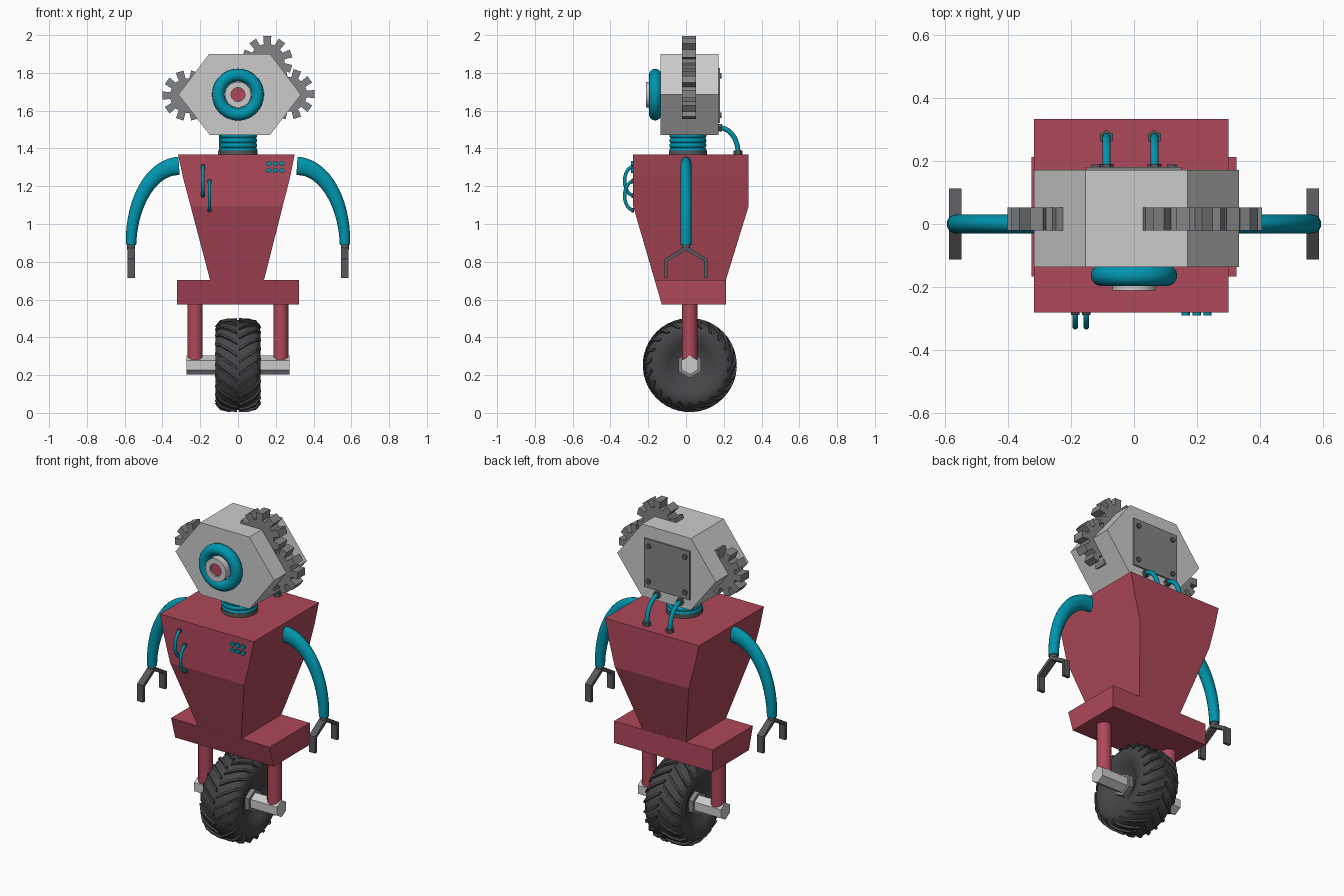
import bpy, bmesh
from math import sin, cos, pi, radians
from mathutils import Vector

if "Cube" in bpy.data.objects:
    bpy.data.objects.remove(bpy.data.objects["Cube"])


def material(name, rgb):
    m = bpy.data.materials.new(name)
    m.diffuse_color = (*rgb, 1)
    m.use_nodes = True
    m.node_tree.nodes["Principled BSDF"].inputs["Base Color"].default_value = m.diffuse_color
    return m


RED = material("red_paint", (0.43, 0.065, 0.10))
TEAL = material("teal_rubber", (0.0, 0.30, 0.42))
DARK = material("dark_metal", (0.10, 0.10, 0.11))
MID = material("mid_metal", (0.22, 0.23, 0.24))
TYRE = material("tyre_rubber", (0.06, 0.06, 0.065))


def finish(bm, name, mat=None, smooth=None):
    bmesh.ops.recalc_face_normals(bm, faces=bm.faces)
    me = bpy.data.meshes.new(name)
    bm.to_mesh(me)
    bm.free()
    ob = bpy.data.objects.new(name, me)
    bpy.context.collection.objects.link(ob)
    if mat:
        me.materials.append(mat)
    if smooth:
        bpy.ops.object.select_all(action='DESELECT')
        ob.select_set(True)
        bpy.context.view_layer.objects.active = ob
        bpy.ops.object.shade_smooth_by_angle(angle=radians(smooth))
    return ob


def skin(bm, rings, caps=True, loop=False):
    """Bridge rings of points into a surface."""
    vs = [[bm.verts.new(p) for p in r] for r in rings]
    n = len(vs[0])
    pairs = list(zip(vs, vs[1:])) + ([(vs[-1], vs[0])] if loop else [])
    for a, b in pairs:
        for j in range(n):
            bm.faces.new((a[j], a[(j + 1) % n], b[(j + 1) % n], b[j]))
    if caps and not loop:
        bm.faces.new(vs[0])
        bm.faces.new(vs[-1])


def place(axis, u, v, d):
    return {'x': (d, u, v), 'y': (u, d, v), 'z': (u, v, d)}[axis]


def prism(name, pts, axis, a, b, mat=None, smooth=None):
    bm = bmesh.new()
    skin(bm, [[place(axis, u, v, d) for u, v in pts] for d in (a, b)])
    return finish(bm, name, mat, smooth)


def ngon(u, v, r, n, turn=0):
    return [(u + r * cos(turn + 2 * pi * i / n), v + r * sin(turn + 2 * pi * i / n)) for i in range(n)]


def lathe(name, prof, axis, u, v, mat=None, n=48, smooth=40, loop=False):
    """Revolve (distance along axis, radius) points."""
    bm = bmesh.new()
    skin(bm, [[place(axis, p, q, d) for p, q in ngon(u, v, r, n)] for d, r in prof], loop=loop)
    return finish(bm, name, mat, smooth)


def torus(name, axis, u, v, d, major, minor, mat):
    prof = [(d + minor * sin(2 * pi * i / 16), major + minor * cos(2 * pi * i / 16)) for i in range(16)]
    return lathe(name, prof, axis, u, v, mat, loop=True, smooth=60)


def tube(name, path, binormal, in_plane, across, mat):
    """Sweep an ellipse along a planar path; in_plane radius runs from first to last."""
    bm, rings, b = bmesh.new(), [], Vector(binormal)
    path = [Vector(p) for p in path]
    for i, p in enumerate(path):
        t = (path[min(i + 1, len(path) - 1)] - path[max(i - 1, 0)]).normalized()
        f = i / (len(path) - 1)
        r = in_plane[0] * (1 - f) + in_plane[1] * f
        nrm = t.cross(b)
        rings.append([p + nrm * r * cos(a) + b * across * sin(a) for a in (2 * pi * k / 16 for k in range(16))])
    skin(bm, rings)
    return finish(bm, name, mat, 50)


def block(name, sections, mat):
    """Stack of rectangles (z, x0, x1, y0, y1)."""
    bm = bmesh.new()
    skin(bm, [[(x0, y0, z), (x1, y0, z), (x1, y1, z), (x0, y1, z)] for z, x0, x1, y0, y1 in sections])
    return finish(bm, name, mat)


# torso and pelvis
block("torso", [(0.70, -0.147, 0.137, -0.165, 0.21), (1.095, -0.251, 0.237, -0.28, 0.332),
                (1.245, -0.291, 0.275, -0.28, 0.332), (1.367, -0.317, 0.30, -0.28, 0.332)], RED)
block("pelvis", [(0.573, -0.324, 0.324, -0.128, 0.212), (0.703, -0.324, 0.324, -0.166, 0.212)], RED)

# head
prism("head", [(-0.153, 1.9), (0.17, 1.9), (0.333, 1.685), (0.17, 1.472), (-0.15, 1.472), (-0.316, 1.685)],
      'y', -0.136, 0.171)

# gears set into the head
for k, (gx, gz, turn) in enumerate([(0.155, 1.862, 90), (0.273, 1.688, 0), (-0.268, 1.68, 180)]):
    pts, step = [], 2 * pi / 10
    for i in range(10):
        c = radians(turn) + i * step
        for off, r in ((-0.20, 0.092), (-0.16, 0.134), (0.16, 0.134), (0.20, 0.092)):
            pts.append((gx + r * cos(c + off), gz + r * sin(c + off)))
    prism(f"gear_{k + 1}", pts, 'y', -0.02, 0.053, MID)

# eye
torus("eye_ring", 'y', 0, 1.685, -0.163, 0.104, 0.033, TEAL)
lathe("eye_housing", [(-0.13, 0.068), (-0.211, 0.068), (-0.211, 0.037), (-0.195, 0.037)], 'y', 0, 1.685)
prism("eye_lens", ngon(0, 1.685, 0.037, 32), 'y', -0.201, -0.19, RED)

# neck
prism("neck_collar", ngon(0.004, 0.01, 0.1, 32), 'z', 1.36, 1.39, DARK, 40)
prism("neck_core", ngon(0.004, 0.01, 0.085, 32), 'z', 1.37, 1.48, TEAL, 40)
for k in range(4):
    torus(f"neck_coil_{k + 1}", 'z', 0.004, 0.01, 1.39 + 0.026 * k, 0.082, 0.016, TEAL)

# back plate with bolts
prism("back_plate", [(-0.15, 1.535), (0.15, 1.535), (0.15, 1.825), (-0.15, 1.825)], 'y', 0.165, 0.18, MID)
for x in (-0.12, 0.12):
    for z in (1.575, 1.785):
        prism("plate_bolt", ngon(x, z, 0.015, 12), 'y', 0.175, 0.188, DARK, 40)

# hoses from head to back
for x in (-0.087, 0.065):
    arc = [(x, 0.175 + 0.1 * sin(a), 1.38 + 0.13 * cos(a)) for a in (pi / 2 * i / 12 for i in range(13))]
    tube("back_hose", arc, (1, 0, 0), (0.013, 0.013), 0.013, TEAL)
    prism("hose_socket", ngon(x, 0.275, 0.023, 6, pi / 6), 'z', 1.36, 1.388, DARK)
    prism("hose_nut", ngon(x, 1.51, 0.022, 6), 'y', 0.165, 0.19, DARK)

# chest cables and buttons
for x, zc in ((-0.186, 1.228), (-0.151, 1.15)):
    arc = [(x, -0.275 - 0.05 * sin(a), zc + 0.077 * cos(a)) for a in (pi * i / 20 for i in range(21))]
    tube("chest_cable", arc, (1, 0, 0), (0.009, 0.009), 0.009, TEAL)
    for s in (-1, 1):
        prism("cable_socket", ngon(x, zc + s * 0.077, 0.013, 8), 'y', -0.288, -0.275, DARK)
for x in (0.164, 0.199, 0.233):
    for z in (1.283, 1.32):
        prism("chest_button", ngon(x, z, 0.013, 16), 'y', -0.29, -0.275, TEAL, 40)

# arms and claws
half = [(0.113, 0.815), (0.113, 0.715), (0.095, 0.715), (0.095, 0.803)]
claw = [(0, 0.885)] + half + [(0, 0.86)] + [(-y, z) for y, z in reversed(half)]
for side, s in (("left", -1), ("right", 1)):
    arc = [(s * (0.312 + 0.254 * sin(a)), 0, 0.89 + 0.417 * cos(a)) for a in (pi / 2 * i / 20 for i in range(21))]
    tube(f"{side}_arm", arc, (0, 1, 0), (0.049, 0.027), 0.03, TEAL)
    prism(f"{side}_wrist", ngon(s * 0.566, 0, 0.022, 12), 'z', 0.865, 0.895, DARK, 40)
    prism(f"{side}_claw", claw, 'x', s * 0.546, s * 0.586, DARK)
    # fork leg
    prism(f"{side}_leg", ngon(s * 0.227, 0.02, 0.04, 24), 'z', 0.27, 0.6, RED, 40)

# axle and hub
CY, CZ = 0.02, 0.253
prism("axle", ngon(CY, CZ, 0.05, 6, pi / 2), 'x', -0.273, 0.273)
prism("hub", ngon(CY, CZ, 0.068, 6, pi / 2), 'x', -0.1, 0.1, MID)

# tyre
side = [(0.07, 0.045), (0.078, 0.085), (0.10, 0.115), (0.115, 0.145), (0.119, 0.175), (0.112, 0.205),
        (0.09, 0.226), (0.05, 0.235)]
lathe("tyre", side + [(0, 0.238)] + [(-x, r) for x, r in reversed(side)], 'x', CY, CZ, TYRE, n=64, smooth=60)

# chevron tread
bm = bmesh.new()
for k in range(22):
    for s in (-1, 1):
        base = 2 * pi * (k + (0.25 if s > 0 else -0.25)) / 22
        rings = []
        for xi, xo, ri, ro, turn in ((0.004, 0.004, 0.225, 0.249, 0), (0.05, 0.052, 0.225, 0.248, 0.14),
                                     (0.085, 0.095, 0.215, 0.238, 0.26), (0.1, 0.122, 0.195, 0.206, 0.36)):
            ring = []
            for x, r, w in ((xi, ri, -0.04), (xo, ro, -0.032), (xo, ro, 0.032), (xi, ri, 0.04)):
                t = base + turn + w
                ring.append((s * x, CY - r * cos(t), CZ + r * sin(t)))
            rings.append(ring)
        skin(bm, rings)
finish(bm, "tyre_tread", TYRE)
